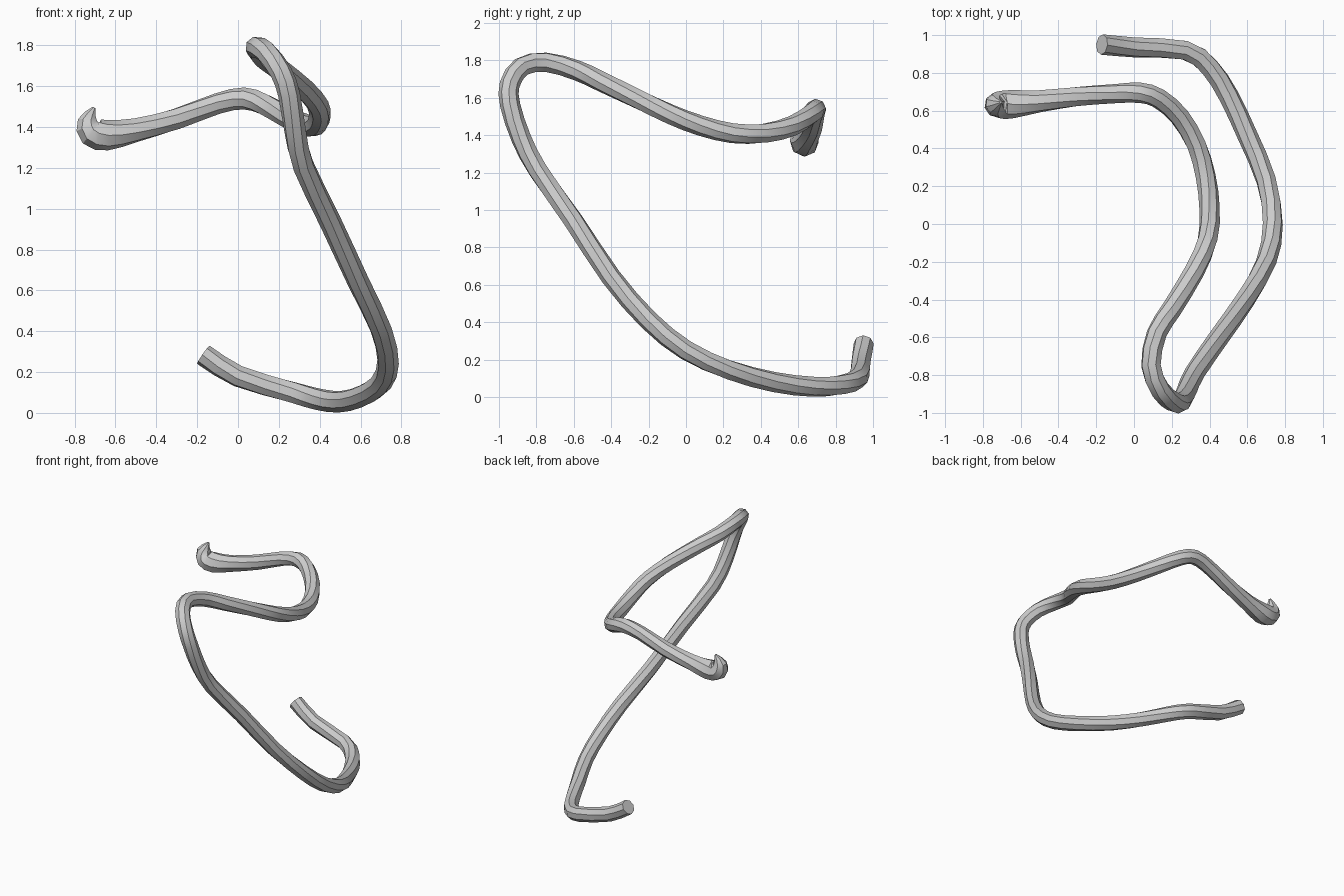
import bpy
import bmesh
import math
from mathutils import Vector

default_cube = bpy.data.objects.get("Cube")
if default_cube:
    bpy.data.objects.remove(default_cube, do_unlink=True)

SIDES = 8
TUBE_RADIUS = 0.054
TWIST_PER_RING = 0.1

# Single plain grey
grey = bpy.data.materials.new("plain_grey")
grey.use_nodes = True
colour = (0.6, 0.6, 0.6, 1)
grey.diffuse_color = colour
grey.node_tree.nodes["Principled BSDF"].inputs["Base Color"].default_value = colour

# Centre line: lower hook, rising run, front bend, upper run and bulb end
lower_hook = [(-.17, .95, .285), (0, .935, .18), (.27, .92, .1), (.4, .83, .065),
              (.5, .68, .055), (.6, .47, .08), (.7, .23, .145)]
rising_run = [(.735, 0, .25), (.7, -.2, .41), (.59, -.4, .64), (.45, -.6, .94),
              (.32, -.79, 1.21), (.28, -.88, 1.38)]
front_bend = [(.25, -.94, 1.56), (.21, -.943, 1.67), (.14, -.88, 1.765),
              (.09, -.75, 1.79), (.12, -.58, 1.745)]
upper_run = [(.2, -.45, 1.685), (.32, -.25, 1.59), (.39, -.08, 1.51), (.4, .08, 1.45),
             (.38, .25, 1.41), (.33, .42, 1.41), (.24, .57, 1.45), (.13, .665, 1.51),
             (.03, .695, 1.54)]
bulb_run = [(-.1, .69, 1.515), (-.3, .675, 1.44), (-.5, .65, 1.385),
            (-.64, .635, 1.36), (-.715, .63, 1.375), (-.735, .635, 1.43),
            (-.705, .645, 1.495)]
# Thickness factors of the last points, swelling to a bulb and ending in a lip
bulb_scale = [.95, 1, 1.1, 1.38, 1.35, .95, .15]

centre = [Vector(p) for p in lower_hook + rising_run + front_bend + upper_run + bulb_run]
scales = [1.0] * (len(centre) - len(bulb_scale)) + bulb_scale


def smooth_path(points, widths, steps=2):
    """Catmull-Rom refinement of the centre line and its thickness."""
    data = [(*p, w) for p, w in zip(points, widths)]
    data = [Vector(d) for d in data]
    data = [data[0] * 2 - data[1]] + data + [data[-1] * 2 - data[-2]]
    result = []
    for i in range(1, len(data) - 2):
        a, b, c, d = data[i - 1:i + 3]
        for s in range(steps):
            t = s / steps
            result.append(b + (c - a) * t / 2
                          + (a * 2 - b * 5 + c * 4 - d) * t ** 2 / 2
                          + (b * 3 - a - c * 3 + d) * t ** 3 / 2)
    result.append(data[-2])
    return [(q.xyz, max(q.w, .12)) for q in result]


def build_tube(name, path):
    """Sweep a polygon along the path with a frame carried from ring to ring."""
    bm = bmesh.new()
    rings = []
    normal = Vector((0, 0, 1))
    for i, (point, scale) in enumerate(path):
        before = path[max(i - 1, 0)][0]
        after = path[min(i + 1, len(path) - 1)][0]
        tangent = (after - before).normalized()
        normal = (normal - tangent * normal.dot(tangent)).normalized()
        binormal = tangent.cross(normal)
        ring = []
        for k in range(SIDES):
            angle = math.tau * k / SIDES + i * TWIST_PER_RING
            offset = normal * math.cos(angle) + binormal * math.sin(angle)
            ring.append(bm.verts.new(point + offset * TUBE_RADIUS * scale))
        rings.append(ring)
    for r, s in zip(rings, rings[1:]):
        for k in range(SIDES):
            n = (k + 1) % SIDES
            bm.faces.new((r[k], r[n], s[n], s[k]))
    bm.faces.new(rings[0][::-1])
    bm.faces.new(rings[-1])
    bmesh.ops.recalc_face_normals(bm, faces=bm.faces)
    mesh = bpy.data.meshes.new(name)
    bm.to_mesh(mesh)
    bm.free()
    mesh.materials.append(grey)
    tube = bpy.data.objects.new(name, mesh)
    bpy.context.collection.objects.link(tube)
    return tube


bent_tube = build_tube("bent_tube", smooth_path(centre, scales))

# Soften along the length while keeping the facets crisp
bpy.ops.object.select_all(action="DESELECT")
bent_tube.select_set(True)
bpy.context.view_layer.objects.active = bent_tube
bpy.ops.object.shade_smooth_by_angle(angle=math.radians(30))
